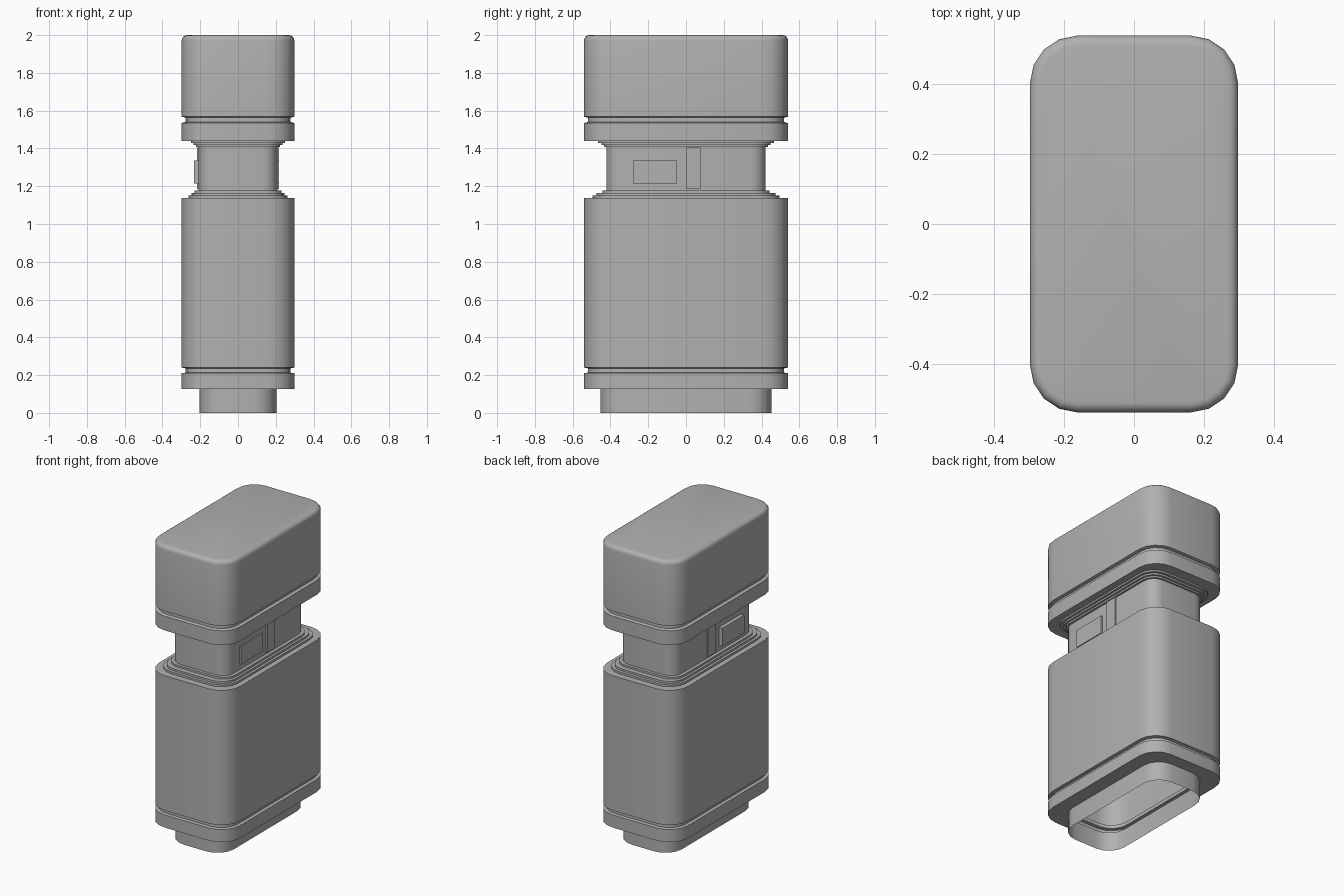
import bpy, bmesh, math

if "Cube" in bpy.data.objects:
    bpy.data.objects.remove(bpy.data.objects["Cube"])

SEG = 4  # facets per rounded corner

grey = bpy.data.materials.new("dark_grey")
grey.diffuse_color = (0.44, 0.44, 0.44, 1)
grey.use_nodes = True
grey.node_tree.nodes["Principled BSDF"].inputs["Base Color"].default_value = grey.diffuse_color


def ring_points(hx, hy, r):
    """Rounded rectangle outline, counter-clockwise."""
    pts = []
    for k, (sx, sy) in enumerate([(1, 1), (-1, 1), (-1, -1), (1, -1)]):
        for i in range(SEG + 1):
            a = math.pi / 2 * (k + i / SEG)
            pts.append((sx * (hx - r) + r * math.cos(a), sy * (hy - r) + r * math.sin(a)))
    return pts


def finish(name, bm):
    mesh = bpy.data.meshes.new(name)
    bm.to_mesh(mesh)
    bm.free()
    obj = bpy.data.objects.new(name, mesh)
    bpy.context.collection.objects.link(obj)
    mesh.materials.append(grey)
    mesh.shade_smooth()
    mesh.set_sharp_from_angle(angle=math.radians(32))
    return obj


def loft(name, sections, cap_top=False):
    """Skin through rounded rectangles given as (half x, half y, radius, z)."""
    bm = bmesh.new()
    rings = [[bm.verts.new((x, y, z)) for x, y in ring_points(hx, hy, r)]
             for hx, hy, r, z in sections]
    n = len(rings[0])
    for low, high in zip(rings, rings[1:]):
        for i in range(n):
            j = (i + 1) % n
            bm.faces.new((low[i], low[j], high[j], high[i]))
    if cap_top:
        bm.faces.new(rings[-1])
    return finish(name, bm)


def plate(name, x0, x1, y0, y1, z0, z1):
    bm = bmesh.new()
    bmesh.ops.create_cube(bm, size=1)
    for v in bm.verts:
        v.co = (x1 if v.co.x > 0 else x0, y1 if v.co.y > 0 else y0, z1 if v.co.z > 0 else z0)
    return finish(name, bm)


FOOT = (0.203, 0.453, 0.12)
FULL = (0.298, 0.54, 0.135)
GROOVE = (0.278, 0.52, 0.12)
NECK = (0.208, 0.422, 0.08)
STEPS = [(0.262, 0.495, 0.12), (0.245, 0.475, 0.105), (0.23, 0.442, 0.095)]

# Hollow foot, open underneath
loft("foot", [FOOT + (0,), FOOT + (0.126,)])

# Lower band, groove, tall body and stepped shoulder
body = [FOOT + (0.126,), FULL + (0.126,), FULL + (0.21,),
        GROOVE + (0.213,), GROOVE + (0.236,), FULL + (0.24,), FULL + (1.138,)]
z = 1.138
for step in STEPS:
    body += [step + (z,), step + (z + 0.013,)]
    z += 0.013
loft("body", body + [NECK + (z,)])

# Recessed neck
loft("neck", [NECK + (z,), NECK + (1.407,)])

# Cap: stepped collar, band, groove and block with softened top edge
cap = [NECK + (1.407,)]
z = 1.407
for step in [(0.222, 0.433, 0.09), (0.235, 0.448, 0.1), (0.25, 0.466, 0.11)]:
    cap += [step + (z,), step + (z + 0.011,)]
    z += 0.011
cap += [FULL + (z,), FULL + (1.535,),
        GROOVE + (1.54,), GROOVE + (1.563,), FULL + (1.568,)]
for i in range(5):
    a = math.pi / 2 * i / 4
    d = 0.028 * (1 - math.cos(a))
    cap.append((FULL[0] - d, FULL[1] - d, FULL[2] - d, 1.972 + 0.028 * math.sin(a)))
loft("cap", cap, cap_top=True)

# Side plates and vertical strips on the neck
plate("left_panel", -0.234, -0.2, -0.28, -0.05, 1.215, 1.335)
plate("right_panel", 0.2, 0.217, -0.28, -0.05, 1.215, 1.335)
for name, s in (("left_strip", -1), ("right_strip", 1)):
    xs = sorted((s * 0.2, s * 0.216))
    plate(name, xs[0], xs[1], 0, 0.077, 1.185, 1.406)
